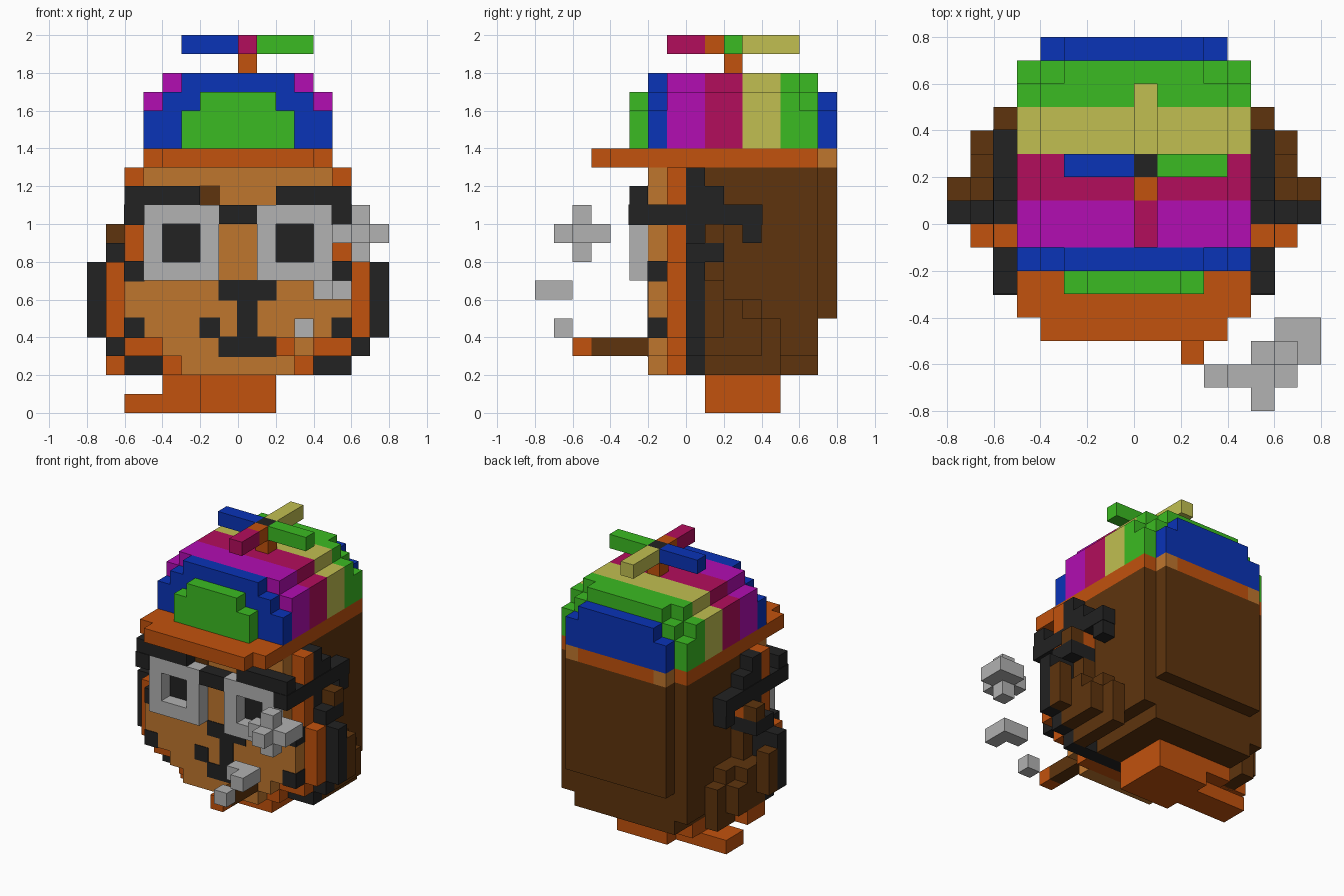
import bpy
import bmesh
from mathutils import Matrix, Vector

if "Cube" in bpy.data.objects:
    bpy.data.objects.remove(bpy.data.objects["Cube"])

UNIT = 0.1  # size of one block


def paint(name, *rgb):
    material = bpy.data.materials.new(name)
    material.use_nodes = True
    colour = (*rgb, 1)
    material.diffuse_color = colour
    material.node_tree.nodes["Principled BSDF"].inputs["Base Color"].default_value = colour
    return material


ORANGE = paint("orange", .54, .084, .004)
TAN = paint("tan", .52, .18, .027)
BROWN = paint("dark brown", .112, .034, .004)
BLACK = paint("charcoal", .016, .016, .016)
GREY = paint("light grey", .445, .445, .445)
BLUE = paint("blue", .003, .033, .474)
GREEN = paint("green", .044, .497, .016)
MAGENTA = paint("magenta", .445, .004, .445)
CRIMSON = paint("crimson", .45, .004, .107)
YELLOW = paint("yellow", .533, .521, .082)


def build(name, colour, boxes, swell=0.0):
    """Make one object out of boxes, each given as x, y and z ranges in blocks."""
    bm = bmesh.new()
    for ranges in boxes:
        low = Vector([r[0] for r in ranges]) * UNIT
        high = Vector([r[1] for r in ranges]) * UNIT
        size = high - low + Vector((swell, swell, swell)) * 2
        matrix = Matrix.Translation((low + high) / 2) @ Matrix.Diagonal((*size, 1))
        bmesh.ops.create_cube(bm, size=1, matrix=matrix)
    mesh = bpy.data.meshes.new(name)
    bm.to_mesh(mesh)
    bm.free()
    mesh.materials.append(colour)
    obj = bpy.data.objects.new(name, mesh)
    bpy.context.collection.objects.link(obj)


def block(name, colour, x, y, z, swell=0.0):
    build(name, colour, [(x, y, z)], swell)


def pair(name, colour, x, y, z, swell=0.0):
    block("left_" + name, colour, x, y, z, swell)
    block("right_" + name, colour, (-x[1], -x[0]), y, z, swell)


def slab(name, colour, y, bottom, rows):
    """Stack symmetrical rows upward, each given as half width and top."""
    boxes = []
    for half, top in rows:
        boxes.append(((-half, half), y, (bottom, top)))
        bottom = top
    build(name, colour, boxes)


# Neck and trailing ribbon
block("neck", ORANGE, x=(-2, 2), y=(1, 5), z=(0, 2))
block("ribbon_root", ORANGE, x=(-4, -2), y=(2, 5), z=(1, 2))
block("ribbon_end", ORANGE, x=(-6, -2), y=(2, 4), z=(0, 1))
block("ribbon_loop", ORANGE, x=(-7, -5), y=(1, 3), z=(2, 3))

# Head built in layers from back to front
slab("back_of_head", BROWN, (1, 7), 2, [(4, 3), (5, 13)])
slab("back_panel", BROWN, (7, 8), 5, [(4, 13)])
slab("fur_ring", BLACK, (0, 1), 2, [(6, 3), (7, 4), (8, 8), (7, 9), (6, 13)])
slab("face_rim", ORANGE, (-1, 0), 2, [(4, 3), (6, 4), (7, 8), (6, 13)])
slab("face", TAN, (-2, -1), 2, [(3, 3), (4, 4), (6, 8), (5, 13)])

# Cheek fur tapering back along the head
pair("fur_tip", BROWN, x=(7, 8), y=(1, 2), z=(4, 7))
pair("fur_middle_front", BROWN, x=(6, 7), y=(1, 3), z=(3, 6))
pair("fur_middle_back", BROWN, x=(6, 7), y=(3, 4), z=(3, 5))
pair("fur_base_low", BROWN, x=(5, 6), y=(1, 5), z=(2, 5))
pair("fur_base_mid", BROWN, x=(5, 6), y=(1, 4), z=(5, 6))
pair("fur_base_high", BROWN, x=(5, 6), y=(1, 2), z=(6, 8))

# Ears
pair("ear_lower", BLACK, x=(5, 7), y=(0, 2), z=(8, 9))
pair("ear_inner", ORANGE, x=(5, 6), y=(1, 2), z=(9, 10))
pair("ear_upper", BROWN, x=(6, 7), y=(1, 2), z=(9, 10))

# Nose, mouth and painted spots, flush with the face
FLUSH = (-2, -1)
THIN = 0.004
block("nose", BLACK, (-1, 2), FLUSH, (6, 7), THIN)
block("muzzle_line", BLACK, (0, 1), FLUSH, (4, 6), THIN)
block("mouth", BLACK, (-1, 2), FLUSH, (3, 4), THIN)
block("cheek_spot", BLACK, (-2, -1), FLUSH, (4, 5), THIN)
block("brow_spot", BROWN, (-2, -1), FLUSH, (11, 12), THIN)
pair("jaw_spot", BLACK, (5, 6), FLUSH, (4, 5), THIN)
pair("temple_spot", BLACK, (5, 6), FLUSH, (7, 8), THIN)
pair("eye", BLACK, (2, 4), FLUSH, (8, 10), THIN)

# Glasses
FRAME = (-3, -2)
pair("frame_top", GREY, (1, 5), FRAME, (10, 11))
pair("frame_bottom", GREY, (1, 5), FRAME, (7, 8))
pair("frame_inner_side", GREY, (1, 2), FRAME, (8, 10))
pair("frame_outer_side", GREY, (4, 5), FRAME, (8, 10))
block("bridge", BLACK, (-1, 1), FRAME, (10, 11))
pair("glasses_brow", BLACK, (2, 6), FRAME, (11, 12))
pair("glasses_arm", BLACK, (5, 6), (-3, 4), (10, 11), THIN)
pair("glasses_arm_pad", BLACK, (5, 6), (0, 2), (11, 12))
pair("glasses_arm_hook", BLACK, (5, 6), (3, 4), (9, 10))

# Pipe
block("pipe_stem", BROWN, x=(2, 3), y=(-5, -2), z=(3, 4))
block("pipe_tip", ORANGE, x=(2, 3), y=(-6, -5), z=(3, 4))

# Smoke puffs
block("small_puff", GREY, x=(3, 4), y=(-7, -6), z=(4, 5))
build("middle_puff", GREY, [
    ((4, 6), (-7, -6), (6, 7)),
    ((5, 6), (-8, -7), (6, 7)),
])
build("large_puff", GREY, [
    ((6, 7), (-6, -5), (8, 11)),
    ((5, 8), (-6, -5), (9, 10)),
    ((6, 7), (-7, -6), (9, 10)),
    ((6, 8), (-5, -4), (9, 10)),
])

# Hat brim
slab("brim", ORANGE, (-4, 7), 13, [(5, 14)])
slab("brim_front", ORANGE, (-5, -4), 13, [(4, 14)])
slab("brim_back", ORANGE, (7, 8), 13, [(3, 14)])
pair("brim_back_corner", TAN, x=(3, 4), y=(7, 8), z=(13, 14))

# Striped hat crown, front to back
ROUNDED = [(5, 16), (4, 17), (3, 18)]
FULL = [(5, 17), (4, 18)]
slab("front_badge", GREEN, (-3, -2), 14, [(3, 16), (2, 17)])
slab("front_stripe", BLUE, (-2, -1), 14, ROUNDED)
slab("magenta_stripe", MAGENTA, (-1, 1), 14, FULL)
slab("crimson_stripe", CRIMSON, (1, 3), 14, FULL)
slab("yellow_stripe", YELLOW, (3, 5), 14, FULL)
slab("green_stripe", GREEN, (5, 6), 14, FULL)
slab("green_stripe_edge", GREEN, (6, 7), 14, ROUNDED)
slab("back_badge", BLUE, (7, 8), 14, [(4, 16), (3, 17)])

# Propeller
BLADE = (19, 20)
block("propeller_stem", ORANGE, x=(0, 1), y=(2, 3), z=(18, 19))
block("propeller_hub", BLACK, x=(0, 1), y=(2, 3), z=BLADE)
block("right_blade", BLUE, x=(-3, 0), y=(2, 3), z=BLADE)
block("left_blade", GREEN, x=(1, 4), y=(2, 3), z=BLADE)
block("front_blade_root", ORANGE, x=(0, 1), y=(1, 2), z=BLADE)
block("front_blade", CRIMSON, x=(0, 1), y=(-1, 1), z=BLADE)
block("back_blade", YELLOW, x=(0, 1), y=(3, 6), z=BLADE)
